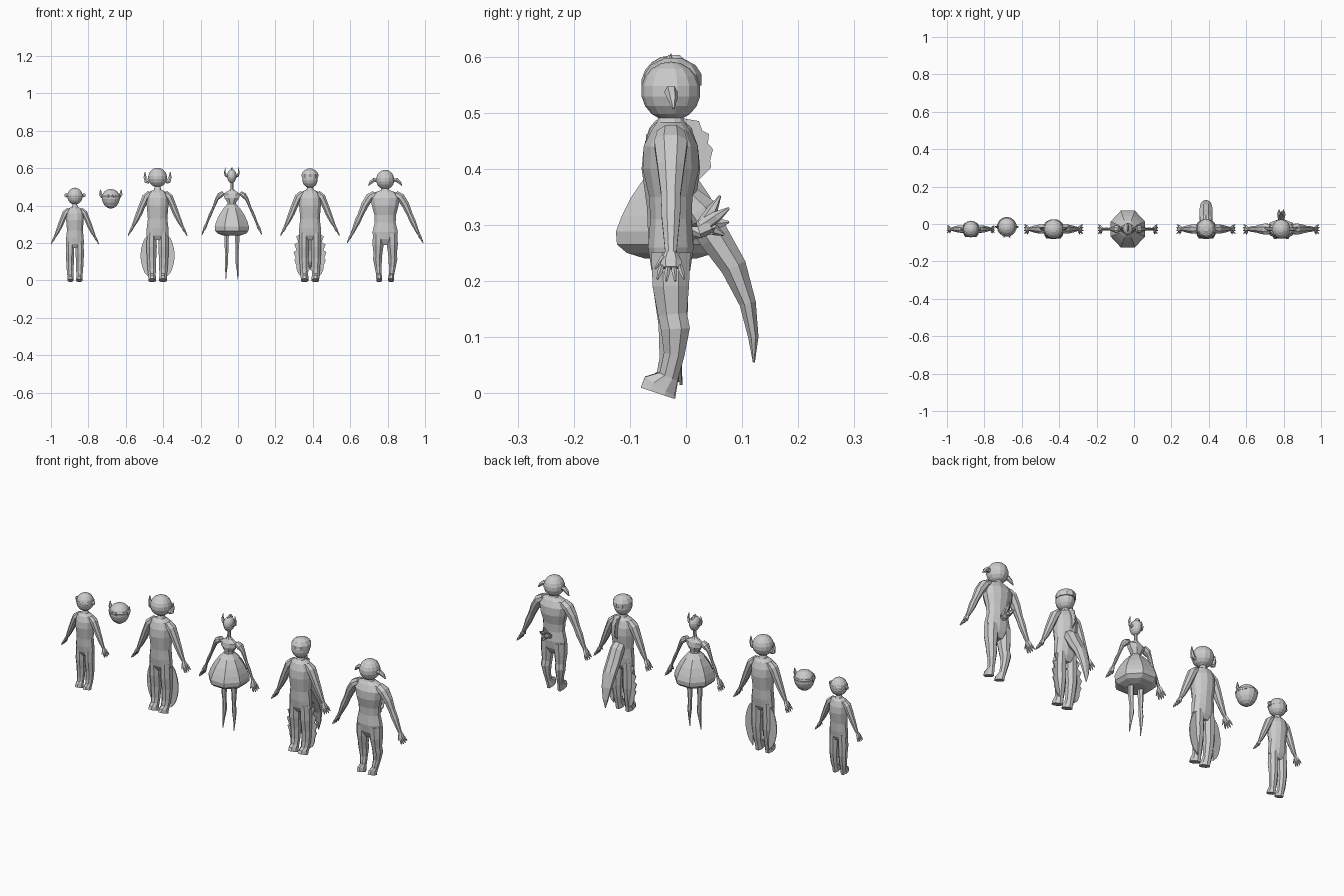
import bpy, bmesh, math
from mathutils import Vector, Matrix

Y0 = -0.027  # depth of the body axis


def tube(bm, secs, n=8):
    """Loft rings (x, y, z, half width, half depth) along a path."""
    P = [Vector(s[:3]) for s in secs]
    rings = []
    for i, s in enumerate(secs):
        t = (P[min(i + 1, len(P) - 1)] - P[max(i - 1, 0)]).normalized()
        ref = Vector((0, 1, 0)) if abs(t.y) < .95 else Vector((1, 0, 0))
        u = ref.cross(t).normalized()
        v = t.cross(u)
        ring = []
        for k in range(n):
            a = 2 * math.pi * (k + .5) / n
            ring.append(bm.verts.new(P[i] + u * math.cos(a) * s[3] + v * math.sin(a) * s[4]))
        rings.append(ring)
    for a, b in zip(rings, rings[1:]):
        for k in range(n):
            bm.faces.new((a[k], a[(k + 1) % n], b[(k + 1) % n], b[k]))
    bm.faces.new(rings[0])
    bm.faces.new(rings[-1])


def plate(bm, pts, off):
    """Thin flat fin from an outline."""
    a = [bm.verts.new(Vector(p) - Vector(off)) for p in pts]
    b = [bm.verts.new(Vector(p) + Vector(off)) for p in pts]
    bm.faces.new(a)
    bm.faces.new(b)
    for k in range(len(a)):
        j = (k + 1) % len(a)
        bm.faces.new((a[k], a[j], b[j], b[k]))


def finish(name, bm, cx, s=1, mirror=False):
    bmesh.ops.recalc_face_normals(bm, faces=bm.faces)
    me = bpy.data.meshes.new(name)
    bm.to_mesh(me)
    bm.free()
    ob = bpy.data.objects.new(name, me)
    bpy.context.collection.objects.link(ob)
    ob.location = (cx, Y0, 0)
    ob.scale = (s, s, s)
    if mirror:
        ob.modifiers.new("mirror", "MIRROR")
    return ob


def loft(name, cx, secs, n=8, s=1, mirror=False):
    bm = bmesh.new()
    tube(bm, secs, n)
    return finish(name, bm, cx, s, mirror)


def head(name, cx, z, r, s=1, y=0, chin=0):
    bm = bmesh.new()
    bmesh.ops.create_uvsphere(bm, u_segments=14, v_segments=9, radius=1)
    for v in bm.verts:
        if v.co.z < -.3:  # pointed chin
            v.co.z -= chin * (-.3 - v.co.z)
        v.co = Vector((v.co.x * r[0], v.co.y * r[1] + y, v.co.z * r[2] + z))
    return finish(name, bm, cx, s)


def arm(name, cx, pts, s=1, h=1):
    """Arm plus a palm, four fingers and a thumb at its end."""
    bm = bmesh.new()
    tube(bm, pts)
    w = Vector(pts[-1][:3])
    d = (w - Vector(pts[-2][:3])).normalized()
    sec = lambda p, a, b: (p.x, p.y, p.z, a * h, b * h)
    tube(bm, [sec(w - d * .004, .008, .010), sec(w + d * .015 * h, .009, .019),
              sec(w + d * .030 * h, .007, .018)], 6)
    for k in range(4):
        o = Vector((0, (k - 1.5) * .0105 * h, 0))
        p = w + d * .026 * h + o
        tip = w + d * (.058 - .004 * abs(k - 1.5)) * h + o * 1.5
        tube(bm, [sec(p, .005, .005), sec((p + tip) / 2, .005, .005), sec(tip, .002, .002)], 5)
    p = w + d * .008 * h + Vector((0, -.012 * h, 0))
    q = w + d * .032 * h + Vector((-.006 * h, -.028 * h, 0))
    tube(bm, [sec(p, .006, .006), sec(q, .002, .002)], 5)
    return finish(name, bm, cx, s, True)


TORSO = [(0, 0, .505, .014, .016), (0, 0, .485, .020, .024), (0, 0, .472, .048, .038),
         (0, 0, .44, .060, .050), (0, 0, .40, .060, .054), (0, 0, .33, .054, .044),
         (0, 0, .28, .060, .042), (0, 0, .24, .062, .036), (0, 0, .215, .040, .022)]
LEG = [(.031, 0, .255, .027, .034), (.032, 0, .18, .030, .033), (.032, .004, .12, .027, .028),
       (.031, .0, .06, .024, .022), (.030, -.006, .03, .021, .022), (.029, -.018, .012, .022, .033),
       (.029, -.022, .0, .022, .034)]
ARM = [(.040, 0, .468, .016, .022), (.062, 0, .445, .022, .027), (.082, 0, .40, .019, .024),
       (.098, 0, .36, .018, .020), (.118, 0, .315, .013, .014), (.132, 0, .288, .008, .010)]


def plain_body(tag, cx, s=1):
    loft(tag + "_torso", cx, TORSO, 12, s)
    loft(tag + "_leg", cx, LEG, 8, s, True)
    arm(tag + "_arm", cx, ARM, s)


def headband(tag, cx, z, r, s=1):
    loft(tag + "_headband", cx, [(0, 0, z + .008, r, r), (0, 0, z + .005, r * 1.04, r * 1.04),
                                 (0, 0, z - .005, r * 1.04, r * 1.04), (0, 0, z - .008, r, r)], 14, s)


# small figure
plain_body("small", -.872, .81)
head("small_head", -.872, .556, (.052, .054, .056), .81)
headband("small", -.872, .562, .053, .81)
loft("small_ear", -.872, [(.045, 0, .56, .010, .008), (.058, 0, .562, .016, .009),
                          (.068, .002, .562, .010, .006)], 6, .81, True)

# separate head
head("spare_head", -.68, .442, (.050, .051, .047), 1, .012, .35)
bm = bmesh.new()
tube(bm, [(.044, .01, .445, .010, .008), (.054, .012, .460, .010, .006), (.056, .014, .485, .002, .002)], 6)
tube(bm, [(.012, -.036, .455, .006, .006), (.016, -.044, .446, .003, .003)], 6)
finish("spare_head_horn", bm, -.68, 1, True)
bm = bmesh.new()
tube(bm, [(0, .012, .458, .050, .050), (0, .012, .452, .053, .053), (0, .012, .444, .051, .051)], 14)
finish("spare_headband", bm, -.68)

# finned figure with smooth leg fins
plain_body("finned", -.43)
head("finned_head", -.43, .55, (.052, .053, .052))
bm = bmesh.new()
tube(bm, [(.046, 0, .525, .010, .009), (.060, .002, .530, .013, .010),
          (.067, .004, .552, .009, .006), (.068, .004, .580, .002, .002)], 6)
finish("finned_ear", bm, -.43, 1, True)
bm = bmesh.new()
outline = [(.045, .015, .25)] + [(.05 + .041 * math.sin(math.pi * t / 9) ** .7, .015, .25 - .235 * t / 9)
                                 for t in range(1, 9)] + [(.045, .018, .015)]
plate(bm, outline, (0, .0025, 0))
finish("finned_leg_fin", bm, -.43, 1, True)

# slim figure in a bell skirt
DX = -.033
head("slim_head", DX, .560, (.026, .034, .034), 1, 0, .3)
loft("slim_horn", DX, [(.018, 0, .555, .008, .012), (.032, 0, .560, .008, .012),
                       (.038, 0, .578, .005, .008), (.034, 0, .605, .001, .001)], 6, 1, True)
loft("slim_crest", DX, [(0, .006, .585, .008, .026), (0, .006, .603, .003, .010)], 6)
loft("slim_torso", DX, [(0, 0, .535, .008, .009), (0, 0, .49, .009, .010), (0, 0, .478, .022, .015),
                        (0, 0, .463, .050, .024), (0, 0, .44, .042, .028), (0, 0, .415, .024, .022),
                        (0, 0, .395, .024, .024)], 8)
loft("slim_skirt", DX, [(0, 0, .408, .026, .026), (0, 0, .385, .048, .050), (0, 0, .35, .073, .076),
                        (0, 0, .315, .090, .095), (0, 0, .288, .099, .106), (0, 0, .265, .097, .104),
                        (0, 0, .250, .082, .085), (0, 0, .240, .050, .050)], 8)
arm("slim_arm", DX, [(.045, 0, .468, .012, .016), (.064, 0, .455, .016, .022), (.080, 0, .435, .010, .013),
                     (.100, 0, .385, .007, .007), (.116, 0, .350, .008, .008), (.130, 0, .315, .006, .007),
                     (.138, 0, .296, .007, .009)])
loft("slim_leg", DX, [(.028, 0, .26, .015, .017), (.029, 0, .19, .012, .014), (.027, .002, .14, .009, .011),
                      (.028, .004, .10, .010, .013), (.031, 0, .05, .005, .007), (.032, -.006, .005, .002, .003)],
     6, 1, True)

# tailed figure with spiny leg fins
EX = .385
plain_body("tailed", EX)
head("tailed_head", EX, .542, (.043, .048, .049))
loft("tailed_hair", EX, [(0, .004, .548, .046, .051), (0, .004, .568, .047, .051),
                         (0, .004, .585, .037, .040), (0, .004, .597, .014, .016)], 10)
loft("tailed_tail", EX, [(0, .015, .365, .030, .020), (0, .05, .325, .036, .034), (0, .078, .277, .037, .030),
                         (0, .112, .225, .036, .025), (0, .137, .16, .028, .016),
                         (0, .147, .10, .015, .010), (0, .148, .055, .002, .002)], 8)
bm = bmesh.new()
pts = [(.045, .012, .25)]
for k in range(5):
    z = .235 - k * .042
    w = (.074, .084, .088, .084, .074)[k]
    pts += [(w, .012, z), (w - .012, .012, z - .032)]
plate(bm, pts + [(.045, .012, .02)], (0, .0025, 0))
finish("tailed_leg_fin", bm, EX, 1, True)
bm = bmesh.new()
back = [(.02, .49), (.05, .485), (.056, .468), (.068, .462), (.066, .445), (.075, .435),
        (.070, .415), (.072, .402), (.05, .38), (.02, .37)]
plate(bm, [(0, y, z) for y, z in back], (.0025, 0, 0))
finish("tailed_back_fin", bm, EX)

# broad figure with drooping ears
FX = .787
head("broad_head", FX, .538, (.050, .053, .053))
loft("broad_ear", FX, [(.044, 0, .535, .010, .010), (.060, 0, .537, .013, .012),
                       (.076, .003, .525, .010, .009), (.090, .005, .507, .002, .002)], 6, 1, True)
loft("broad_torso", FX, [(0, 0, .50, .018, .020), (0, 0, .482, .024, .026), (0, 0, .468, .065, .036),
                         (0, 0, .44, .082, .050), (0, 0, .40, .074, .052), (0, 0, .35, .060, .040),
                         (0, 0, .31, .058, .038), (0, 0, .26, .070, .042), (0, 0, .22, .066, .036),
                         (0, 0, .19, .036, .020)], 12)
loft("broad_leg", FX, [(.036, 0, .25, .032, .038), (.038, 0, .19, .032, .035), (.039, .003, .14, .025, .028),
                       (.041, .008, .115, .026, .028), (.038, .006, .07, .019, .020),
                       (.034, -.004, .03, .015, .019), (.032, -.02, .012, .017, .034),
                       (.032, -.024, 0, .017, .034)], 8, 1, True)
arm("broad_arm", FX, [(.055, 0, .462, .020, .026), (.082, 0, .445, .024, .032), (.108, 0, .405, .022, .026),
                      (.130, 0, .355, .017, .019), (.148, 0, .315, .017, .018), (.168, 0, .27, .011, .013),
                      (.178, 0, .25, .009, .011)])
bm = bmesh.new()
tube(bm, [(0, .025, .285, .016, .012), (0, .05, .29, .020, .014), (0, .07, .30, .022, .016)], 6)
for x, y, z in [(0, .088, .352), (.012, .104, .330), (-.012, .104, .305), (0, .095, .282)]:
    tube(bm, [(x * .4, .055, .298, .013, .012), (x, (y + .06) / 2, (z + .3) / 2, .012, .010),
              (x, y, z, .002, .002)], 6)
finish("broad_tuft_tail", bm, FX)
